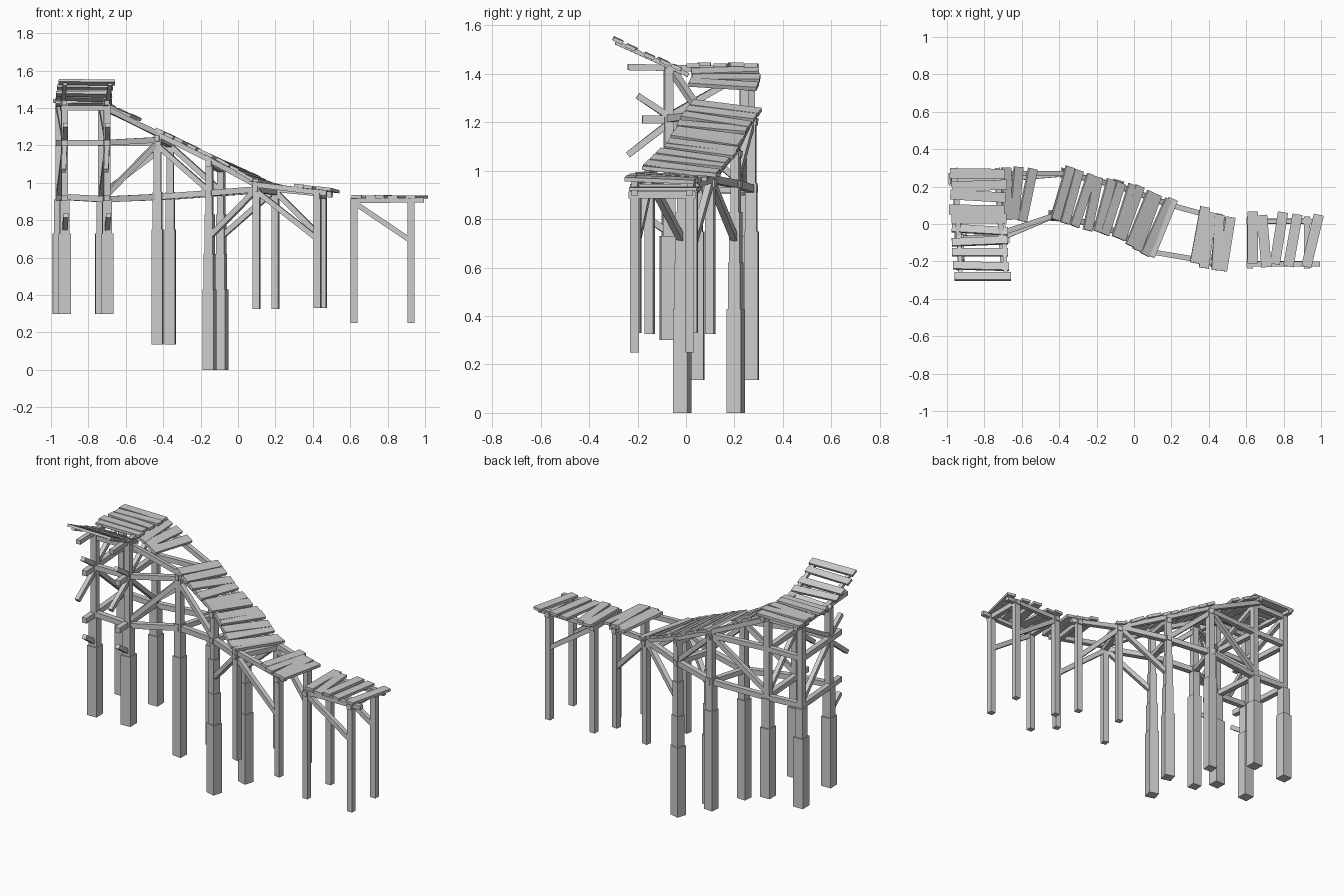
import bpy, bmesh, random
from math import sin, cos
from mathutils import Vector, Matrix

if "Cube" in bpy.data.objects:
    bpy.data.objects.remove(bpy.data.objects["Cube"])

random.seed(4)


def box(name, center, axes, size):
    """Box with given centre, local axes and full sizes."""
    bm = bmesh.new()
    bmesh.ops.create_cube(bm, size=1)
    rot = Matrix(axes).transposed().to_4x4()
    m = Matrix.Translation(center) @ rot @ Matrix.Diagonal((*size, 1))
    bmesh.ops.transform(bm, matrix=m, verts=bm.verts)
    bmesh.ops.recalc_face_normals(bm, faces=bm.faces)
    me = bpy.data.meshes.new(name)
    bm.to_mesh(me)
    bm.free()
    ob = bpy.data.objects.new(name, me)
    bpy.context.collection.objects.link(ob)
    return ob


def beam(name, a, b, w=0.03, h=None, over=0.0):
    """Square timber from a to b, optionally running past both ends."""
    a, b = Vector(a), Vector(b)
    d = (b - a).normalized()
    side = Vector((0, 0, 1)).cross(d).normalized()
    up = d.cross(side)
    box(name, (a + b) / 2, (d, side, up), ((b - a).length + 2 * over, w, h or w))


def plank(name, a, b, run, w=0.052, t=0.016, over=0.035):
    """Deck board lying across the track, a to b, tilted along the run direction."""
    j = lambda s: random.uniform(-s, s)
    run = Vector(run).normalized()
    a = Vector(a) + run * j(0.013)
    b = Vector(b) + run * j(0.013)
    d = (b - a).normalized()
    up = run.cross(d).normalized()
    if up.z < 0:
        up = -up
    box(name, (a + b) / 2 + d * j(0.01) + up * j(0.003), (d, up.cross(d), up),
        ((b - a).length + 2 * over, w, t))


def post(name, x, y, yaw, levels, widths):
    """Stacked pile: each level is narrower than the one below."""
    ax = ((cos(yaw), sin(yaw), 0), (-sin(yaw), cos(yaw), 0), (0, 0, 1))
    for z0, z1, w in zip(levels, levels[1:], widths):
        box(name, (x, y, (z0 + z1) / 2), ax, (w, w, z1 - z0))


def at(p, z):
    return Vector((p[0], p[1], z))


# Plan positions of the posts: (front side, back side)
T0 = ((-0.927, -0.075), (-0.958, 0.24))
T1 = ((-0.70, -0.07), (-0.73, 0.24))
R1 = ((-0.43, 0.045), (-0.363, 0.27))
R2 = ((-0.152, -0.015), (-0.09, 0.205))
R3 = ((0.10, -0.15), (0.20, 0.10))
R4 = ((0.425, -0.205), (0.455, 0.03))
P0 = ((0.62, -0.213), (0.62, 0.015))
P1 = ((0.925, -0.213), (0.925, 0.015))

# Posts
for i in (0, 1):
    for p in (T0, T1):
        post("tower_post", *p[i], 0.02, (0.30, 0.73, 0.91, 1.425), (0.066, 0.052, 0.036))
    post("ramp_upper_post", *R1[i], -0.08, (0.135, 0.75, 0.95, (1.25, 1.22)[i]), (0.058, 0.048, 0.038))
    post("ramp_lower_post", *R2[i], -0.28, (0, 0.43, 0.62, 0.83, (1.12, 1.09)[i]),
         (0.062, 0.052, 0.045, 0.036))
    post("landing_post", *R3[i], -0.2, (0.325, (1.0, 0.965)[i]), (0.036,))
    post("landing_end_post", *R4[i], -0.15, (0.33, 0.955), (0.036,))
    for p in (P0, P1):
        post("dock_post", *p[i], 0, (0.25, 0.915), (0.036,))

# Long rails and ramp stringers on each side
stringer = []
for i in (0, 1):
    low = [(T0, 0.925), (T1, 0.912), (R1, 0.925), (R2, 0.945), (R3, 0.965)]
    for (p, z), (q, w) in zip(low, low[1:]):
        beam("lower_rail", at(p[i], z), at(q[i], w), 0.032, over=0.012)
    beam("upper_rail", at(T0[i], 1.215), at(T1[i], 1.215), 0.03, over=0.015)
    beam("upper_rail", at(T1[i], 1.215), at(R1[i], (1.23, 1.21)[i]), 0.03, over=0.01)
    zs = ((1.395, 1.262, 1.125, 0.99, 0.95), (1.405, 1.232, 1.095, 0.965, 0.94))[i]
    pts = [at(p[i], z) for p, z in zip((T1, R1, R2, R3, R4), zs)]
    pts[0].y = (-0.045, 0.27)[i]
    stringer.append(pts)
    for a, b in zip(pts, pts[1:]):
        beam("ramp_stringer", a, b, 0.028, over=0.012)
    a, b = pts[3:]
    beam("landing_stringer_end", b, b + (b - a).normalized() * 0.05, 0.028)
    # Diagonal braces
    for p, z, q, w in ((T1, 0.94, R1, 1.215), (R1, 1.20, R2, 0.955), (R3, 0.965, R2, 0.71),
                       (R3, 0.955, R4, 0.70), (P0, 0.895, P1, 0.69)):
        beam("diagonal_brace", at(p[i], z), at(q[i], w), 0.028)
    # Dock stringer
    beam("dock_stringer", (0.605, P0[i][1], 0.905), (0.995, P0[i][1], 0.908), 0.026)

# Cross beams joining each pair of posts
for p, z, w in ((R1, 1.235, 1.205), (R1, 0.925, 0.925), (R2, 1.10, 1.07), (R2, 0.945, 0.945),
                (R3, 0.965, 0.95), (R4, 0.93, 0.93), (P0, 0.90, 0.90), (P1, 0.90, 0.90)):
    beam("cross_beam", at(p[0], z), at(p[1], w), 0.03, over=0.025)

# Tower side frames, with broken beams left jutting out of the front
for p in (T0, T1):
    (x, y), (xb, yb) = p
    beam("tower_top_beam", (x, -0.24, 1.428), (xb, 0.30, 1.418), 0.028, 0.026)
    for z in (0.92, 1.212):
        beam("tower_side_beam", (x, -0.18, z), (xb, yb, z), 0.032, over=0.0)
    beam("tower_side_brace", (x, y, 1.225), (xb, yb, 1.40), 0.026)
    beam("tower_side_brace", (x, y, 1.20), (xb, yb, 0.94), 0.026)
    beam("broken_brace_up", (x, y, 1.225), (x + 0.005, -0.20, 1.31), 0.026)
    beam("broken_brace_down", (x, y, 1.195), (x - 0.005, -0.24, 1.065), 0.026)
    beam("broken_lower_brace", (x, y, 0.745), (x + 0.008, -0.19, 0.825), 0.026)
for i in (0, 1):
    beam("tower_cap", at(T0[i], 1.40), at(T1[i], 1.40), 0.028, over=0.02)

# Tower deck boards
for y in (0.278, 0.212, 0.15, 0.085, 0.022):
    plank("tower_plank", (-0.955, y, 1.437), (-0.715, y, 1.437), (0, 1, 0), 0.054, over=0.028)

# Tilted broken track rising to the front
for x in (-0.94, -0.70):
    beam("tilted_stringer", (x, 0.01, 1.395), (x + 0.015, -0.29, 1.53), 0.022, 0.018)
for k in range(5):
    t = 0.08 + k * 0.21
    y, z = -0.005 - 0.29 * t, 1.412 + 0.132 * t
    dx = 0.015 * t
    plank("tilted_plank", (-0.955 + dx, y, z), (-0.705 + dx, y - 0.008, z),
          (0, -0.29, 0.132), 0.044, 0.015, over=0.025)

# Ramp and landing boards, laid between the stringers
lift = Vector((0, 0, 0.022))
layout = ((0, (0.08, 0.26, 0.44)), (1, (0.06, 0.25, 0.45, 0.65, 0.86)),
          (2, (0.05, 0.22, 0.39, 0.56, 0.73, 0.90)), (3, (0.02, 0.72, 0.88, 1.04, 1.18)))
for s, ts in layout:
    a0, a1 = stringer[0][s:s + 2]
    b0, b1 = stringer[1][s:s + 2]
    for t in ts:
        a, b = a0.lerp(a1, t) + lift, b0.lerp(b1, t) + lift
        if s == 0:
            a = Vector((a.x, 0.05, a.z))
            b.x += 0.02
        plank("ramp_plank" if s < 3 else "landing_plank", a, b, (a1 - a0) + (b1 - b0),
              0.052, 0.017, over=0.03)

# Dock boards
for x, skew in ((0.632, 0.005), (0.70, -0.012), (0.772, 0.01), (0.86, 0.018), (0.955, 0.02)):
    plank("dock_plank", (x - skew, -0.2, 0.926), (x + skew, 0.035, 0.926), (1, 0, 0), 0.055,
          over=0.022)
